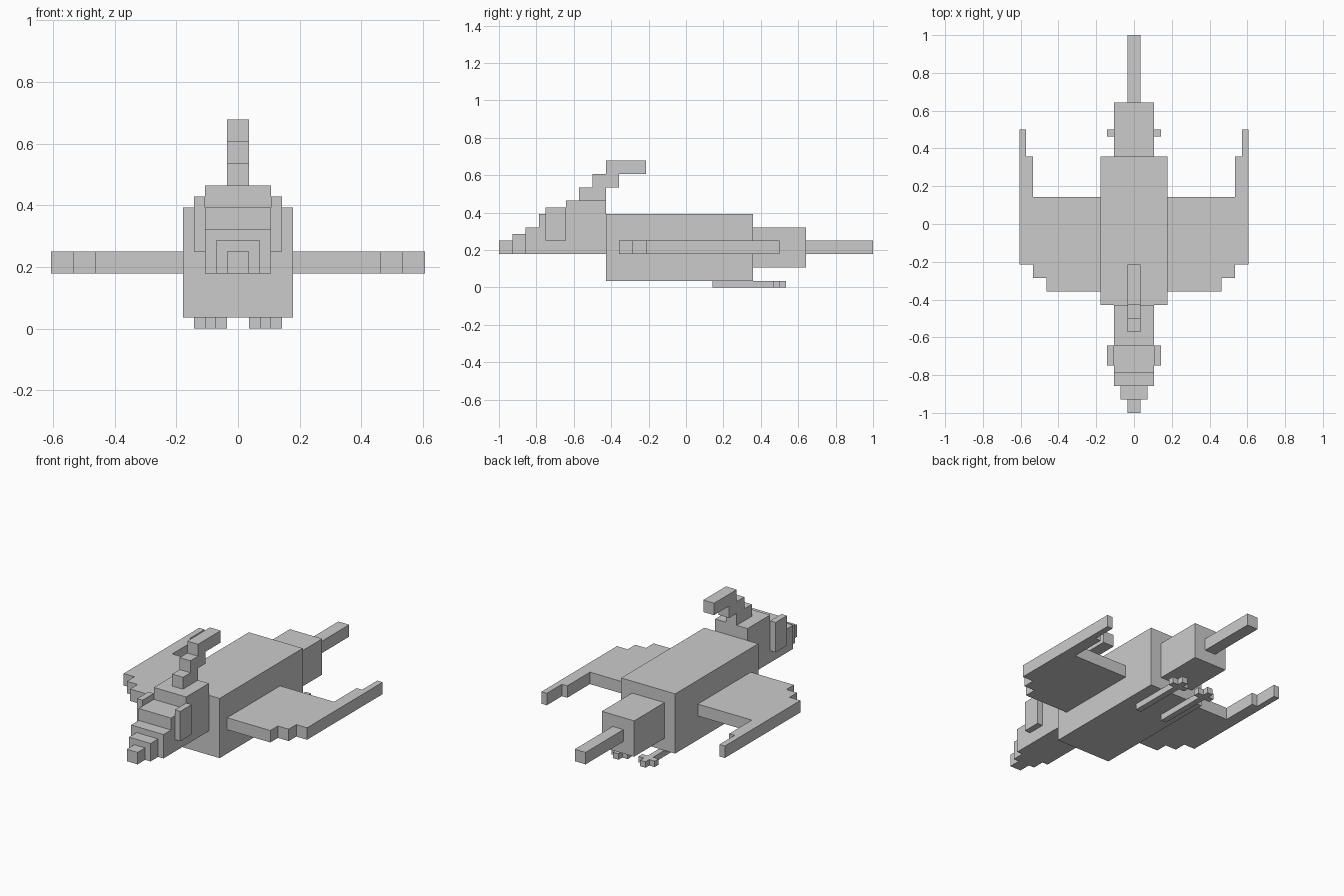
import bpy, bmesh

if "Cube" in bpy.data.objects:
    bpy.data.objects.remove(bpy.data.objects["Cube"])

U = 1 / 14  # one block unit


def make_object(name, bm):
    bmesh.ops.recalc_face_normals(bm, faces=bm.faces)
    mesh = bpy.data.meshes.new(name)
    bm.to_mesh(mesh)
    bm.free()
    obj = bpy.data.objects.new(name, mesh)
    bpy.context.collection.objects.link(obj)
    return obj


def prism(name, outline, axis, lo, hi):
    """Extrude a flat outline between lo and hi along x (outline = y,z) or z (outline = x,y)."""
    bm = bmesh.new()
    place = (lambda p: (lo, *p)) if axis == 'x' else (lambda p: (*p, lo))
    face = bm.faces.new([bm.verts.new(place(p)) for p in outline])
    ext = bmesh.ops.extrude_face_region(bm, geom=[face])
    verts = [g for g in ext['geom'] if isinstance(g, bmesh.types.BMVert)]
    step = (hi - lo, 0, 0) if axis == 'x' else (0, 0, hi - lo)
    bmesh.ops.translate(bm, verts=verts, vec=step)
    bmesh.ops.scale(bm, verts=bm.verts, vec=(U, U, U))
    return make_object(name, bm)


def box(name, x, y, z):
    return prism(name, [(x[0], y[0]), (x[1], y[0]), (x[1], y[1]), (x[0], y[1])], 'z', *z)


def mirror_x(obj):
    obj.modifiers.new("Mirror", 'MIRROR').use_axis[0] = True


# Body, rump and tail
box("body", (-2.5, 2.5), (-6, 5), (0.5, 5.5))
box("rump", (-1.5, 1.5), (5, 9), (1.5, 4.5))
box("tail", (-0.5, 0.5), (9, 14), (2.5, 3.5))

# Head with stepped brow
prism("head", [(-6, 2.5), (-6, 6.5), (-9, 6.5), (-9, 5.5), (-11, 5.5),
               (-11, 4.5), (-12, 4.5), (-12, 2.5)], 'x', -1.5, 1.5)

# Stepped beak
box("beak_base", (-1, 1), (-13, -12), (2.5, 4))
box("beak_tip", (-0.5, 0.5), (-14, -13), (2.5, 3.5))

# Plates on the sides of the head
mirror_x(box("cheek_plate", (1.5, 2), (-10.5, -9), (3.5, 6)))

# Crest stepping up and back
prism("crest", [(-8, 6.5), (-6, 6.5), (-6, 7.5), (-5, 7.5), (-5, 8.5), (-3, 8.5),
                (-3, 9.5), (-6, 9.5), (-6, 8.5), (-7, 8.5), (-7, 7.5), (-8, 7.5)],
      'x', -0.5, 0.5)

# Wings with trailing tips
mirror_x(prism("wing", [(2.5, -5), (6.5, -5), (6.5, -4), (7.5, -4), (7.5, -3), (8.5, -3),
                        (8.5, 7), (8, 7), (8, 5), (7.5, 5), (7.5, 2), (2.5, 2)],
               'z', 2.5, 3.5))

# Legs tucked under the body, each with a cross of toes
mirror_x(prism("leg", [(1, 2), (1.5, 2), (1.5, 6.5), (2, 6.5), (2, 7), (1.5, 7),
                       (1.5, 7.5), (1, 7.5), (1, 7), (0.5, 7), (0.5, 6.5), (1, 6.5)],
               'z', 0, 0.5))
